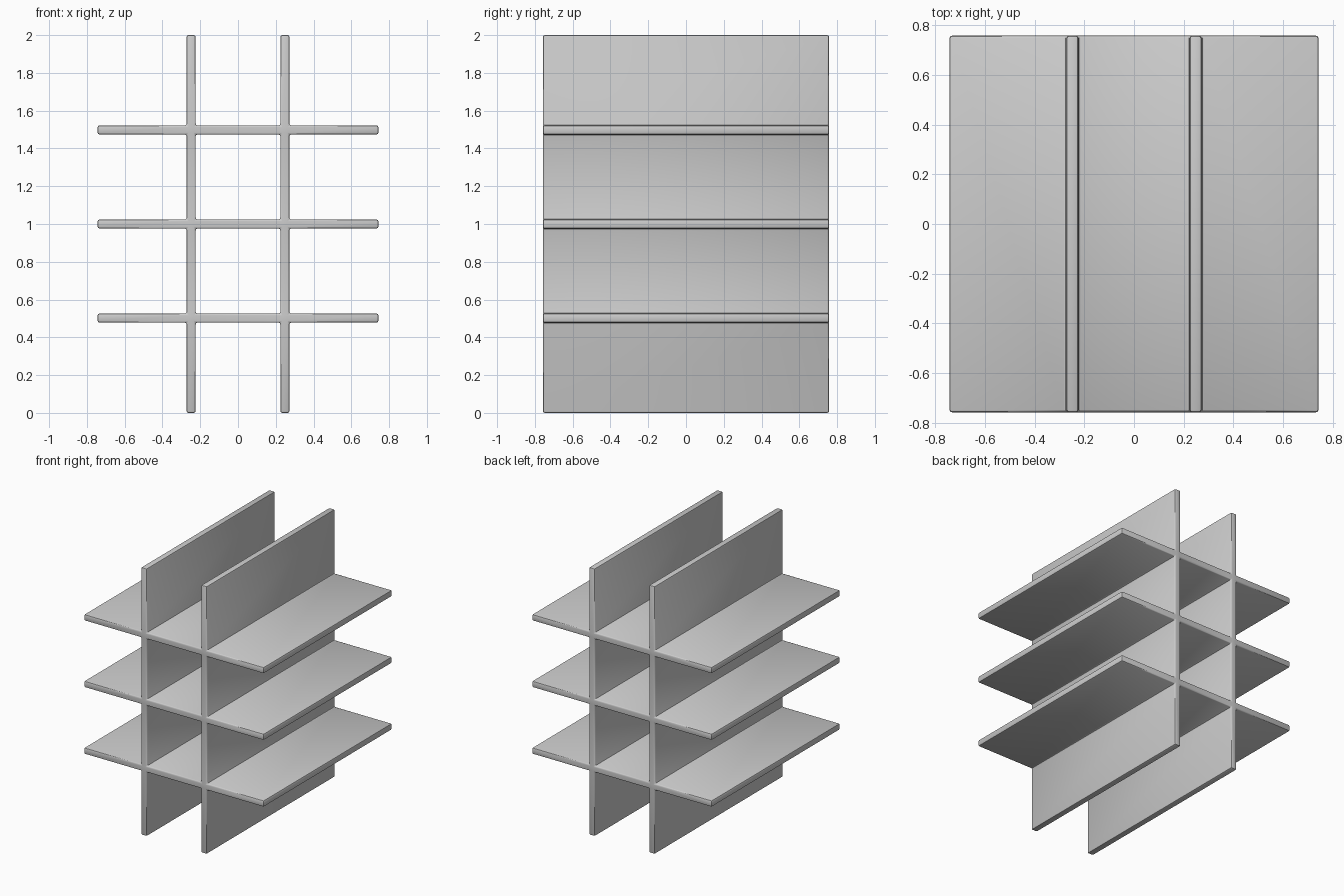
import bpy, bmesh
from mathutils import Vector

if "Cube" in bpy.data.objects:
    bpy.data.objects.remove(bpy.data.objects["Cube"])

HALF_W, DEPTH, T = 0.743, 1.516, 0.024   # half width, depth, half panel thickness
COLUMNS = (-0.248, 0.248)                # x of upright panels
ROWS = (0.502, 1.0, 1.498)               # z of shelves


def cuts(low, centres, high):
    """Grid lines: outer limits plus both sides of every panel."""
    return [low] + [c + s * T for c in centres for s in (-1, 1)] + [high]


xs = cuts(-HALF_W, COLUMNS, HALF_W)
zs = cuts(0.0, ROWS, 2.0)

# Front profile: keep only grid cells that lie in an upright or a shelf
bm = bmesh.new()
verts = {}


def vert(i, k):
    if (i, k) not in verts:
        verts[i, k] = bm.verts.new((xs[i], -DEPTH / 2, zs[k]))
    return verts[i, k]


for i in range(len(xs) - 1):
    for k in range(len(zs) - 1):
        if i % 2 or k % 2:
            bm.faces.new((vert(i, k), vert(i + 1, k), vert(i + 1, k + 1), vert(i, k + 1)))

# Extrude front to back into one joined lattice
ret = bmesh.ops.extrude_face_region(bm, geom=bm.faces[:], use_keep_orig=True)
back = [g for g in ret["geom"] if isinstance(g, bmesh.types.BMVert)]
bmesh.ops.translate(bm, verts=back, vec=Vector((0, DEPTH, 0)))
bmesh.ops.recalc_face_normals(bm, faces=bm.faces[:])

mesh = bpy.data.meshes.new("lattice_panels")
bm.to_mesh(mesh)
bm.free()
lattice = bpy.data.objects.new("lattice_panels", mesh)
bpy.context.collection.objects.link(lattice)

# Small rounding on outer edges and fillets in the inner corners
bevel = lattice.modifiers.new("rounded_edges", "BEVEL")
bevel.width = 0.01
bevel.segments = 2
bevel.limit_method = "ANGLE"

bpy.context.view_layer.objects.active = lattice
lattice.select_set(True)
bpy.ops.object.modifier_apply(modifier=bevel.name)
bpy.ops.object.shade_smooth_by_angle(angle=0.6)
